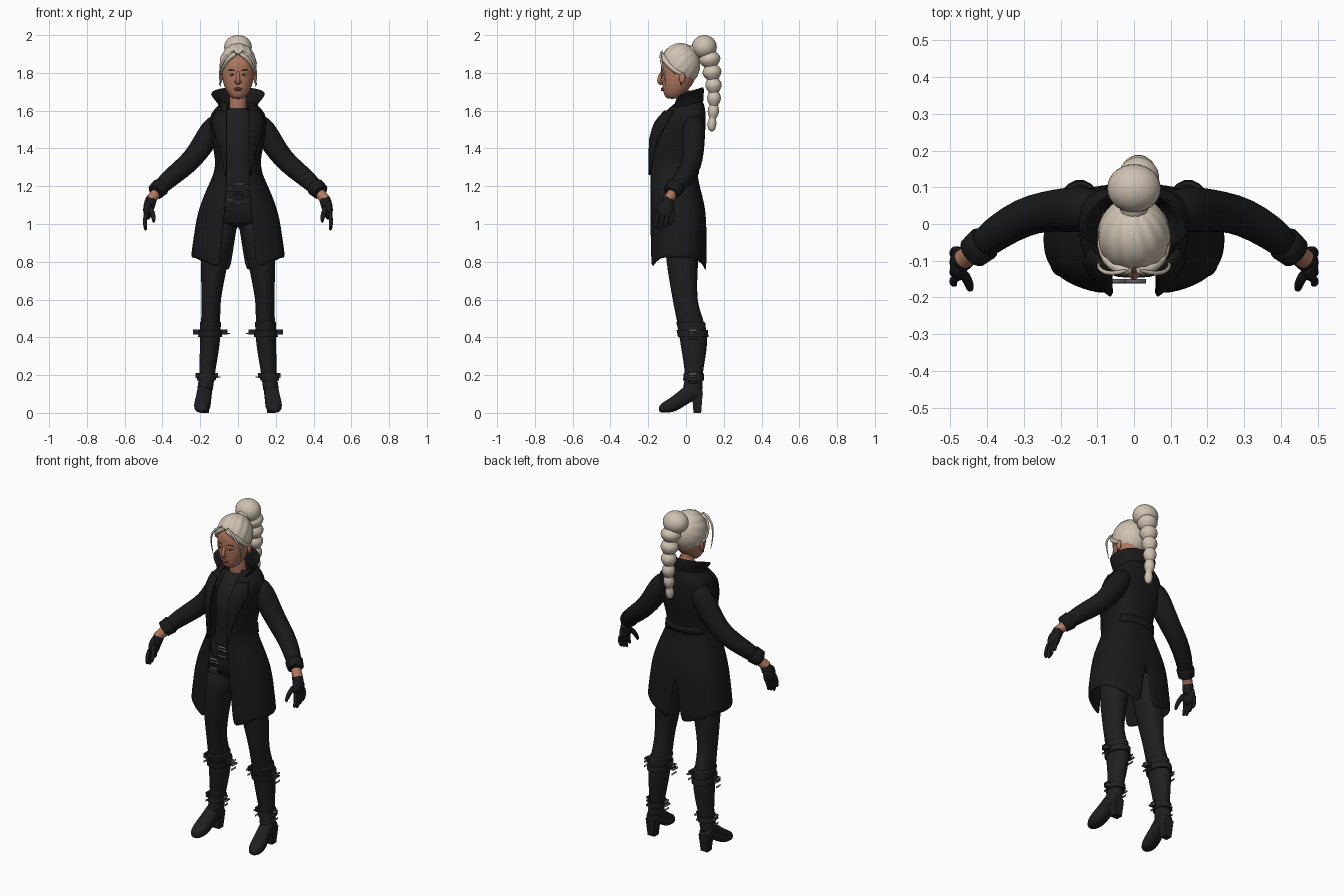
import bpy, bmesh, math
from mathutils import Vector

if "Cube" in bpy.data.objects:
    bpy.data.objects.remove(bpy.data.objects["Cube"], do_unlink=True)


def material(name, *rgb):
    m = bpy.data.materials.new(name)
    m.use_nodes = True
    m.diffuse_color = (*rgb, 1)
    m.node_tree.nodes["Principled BSDF"].inputs["Base Color"].default_value = (*rgb, 1)
    return m


COAT = material("coat black", .010, .010, .010)
CLOTH = material("cloth black", .013, .013, .013)
BOOT = material("boot black", .014, .014, .014)
GLOVE = material("glove black", .011, .011, .012)
METAL = material("dark metal", .11, .11, .11)
SKIN = material("skin", .44, .19, .115)
HAIR = material("pale hair", .62, .54, .44)
LIP = material("lips", .33, .10, .075)
WHITE = material("eye white", .55, .5, .47)
DARK = material("iris and brow", .06, .035, .025)


def finish(name, bm, mat, mirror=False, thick=0, sub=0, closed=True):
    if closed:
        bmesh.ops.recalc_face_normals(bm, faces=bm.faces[:])
    me = bpy.data.meshes.new(name)
    bm.to_mesh(me)
    bm.free()
    me.materials.append(mat)
    me.shade_smooth()
    me.set_sharp_from_angle(angle=math.radians(50))
    ob = bpy.data.objects.new(name, me)
    bpy.context.collection.objects.link(ob)
    if mirror:
        ob.modifiers.new("mirror", "MIRROR").merge_threshold = .001
    if thick:
        s = ob.modifiers.new("thickness", "SOLIDIFY")
        s.thickness, s.offset = thick, -1
    if sub:
        ob.modifiers.new("smooth", "SUBSURF").levels = sub
        ob.modifiers["smooth"].render_levels = sub
    return ob


def grid(name, rows, mat, closed=True, **kw):
    """Skin rows of points; closed rows become a capped tube."""
    bm = bmesh.new()
    vs = [[bm.verts.new(p) for p in row] for row in rows]
    n = len(rows[0])
    for a, b in zip(vs, vs[1:]):
        for i in range(n if closed else n - 1):
            j = (i + 1) % n
            bm.faces.new((a[i], a[j], b[j], b[i]))
    if closed:
        bm.faces.new(vs[0])
        bm.faces.new(vs[-1])
    return finish(name, bm, mat, closed=closed, **kw)


def tube(name, path, mat, n=12, **kw):
    """Round tube along (x, y, z, radius) stations."""
    pts = [Vector(p[:3]) for p in path]
    rows = []
    for i, p in enumerate(pts):
        d = (pts[min(i + 1, len(pts) - 1)] - pts[max(i - 1, 0)]).normalized()
        u = d.cross(Vector((.3, 1, .1))).normalized()
        v = d.cross(u)
        rows.append([p + path[i][3] * (u * math.cos(t) + v * math.sin(t))
                     for t in (math.tau * k / n for k in range(n))])
    return grid(name, rows, mat, **kw)


def ball(name, c, r, mat, seg=20, **kw):
    bm = bmesh.new()
    bmesh.ops.create_uvsphere(bm, u_segments=seg, v_segments=seg // 2 + 2, radius=1)
    for v in bm.verts:
        v.co = Vector([c[i] + v.co[i] * r[i] for i in range(3)])
    return finish(name, bm, mat, **kw)


def box(name, c, s, mat, taper=1, **kw):
    bm = bmesh.new()
    bmesh.ops.create_cube(bm, size=1)
    for v in bm.verts:
        k = taper if v.co.z < 0 else 1
        v.co = Vector((c[0] + v.co.x * s[0] * k, c[1] + v.co.y * s[1] * k, c[2] + v.co.z * s[2]))
    return finish(name, bm, mat, **kw)


def buckle(name, c, w, h, side=False, mirror=False):
    """Rectangular frame with a prong, facing front or sideways."""
    bm = bmesh.new()
    def quad(w, h):
        return bm.faces.new([bm.verts.new((c[0] + (0 if side else a * w), c[1] + (a * w if side else 0), c[2] + b * h))
                             for a, b in ((-.5, -.5), (.5, -.5), (.5, .5), (-.5, .5))])
    f = quad(w, h)
    bmesh.ops.inset_individual(bm, faces=[f], thickness=.009)
    bmesh.ops.delete(bm, geom=[f], context="FACES_ONLY")
    quad(w, .007)
    finish(name, bm, METAL, mirror=mirror, thick=.012, closed=False)


def at(table, z):
    """Interpolate a table of rows sorted by rising height."""
    z = min(max(z, table[0][0]), table[-1][0])
    for a, b in zip(table, table[1:]):
        if z <= b[0]:
            k = (z - a[0]) / (b[0] - a[0])
            return [p + (q - p) * k for p, q in zip(a, b)]


def power(v, p):
    return math.copysign(abs(v) ** p, v)


def ring(row, p=.9, n=28, grow=0, xc=0, lean=0):
    """Body section from (z, half width, front y, back y, middle y)."""
    z, hw, yf, yb, yc = row
    out = []
    for k in range(n):
        a = math.tau * k / n
        s, x = power(math.sin(a), p), power(math.cos(a), p) * (hw + grow)
        out.append((xc + x, yc + s * ((yb - yc if s > 0 else yc - yf) + grow), z + lean * x))
    return out


# Torso, neck and belts
torso = [(.98, .13, -.10, .06, -.02), (1.08, .15, -.135, .07, -.03), (1.2, .115, -.135, .045, -.03),
         (1.3, .092, -.13, .04, -.03), (1.45, .105, -.15, .07, -.02), (1.55, .095, -.105, .07, 0),
         (1.6, .062, -.07, .05, -.01), (1.615, .05, -.055, .04, -.01)]
grid("shirt", [ring(r) for r in torso], CLOTH, sub=1)
tube("neck", [(0, .01, 1.54, .05), (0, 0, 1.62, .046), (0, -.015, 1.72, .048)], SKIN, n=16, sub=1)
for name, z, lean, bx in (("waist_belt", 1.19, .05, .005), ("hip_belt", 1.115, .2, -.05)):
    grid(name, [ring(at(torso, z + d), grow=g, lean=lean) for d, g in
                ((-.018, .002), (-.018, .012), (.018, .012), (.018, .002))], BOOT)
    buckle(name + "_buckle", (bx, -.162, z + lean * bx), .055, .055)

# Long coat: height, half width, front y, back y, middle y, opening x, vent x
coat = [(.82, .25, -.185, .11, -.04, .097, .042), (.88, .243, -.188, .11, -.04, .09, .03),
        (.95, .232, -.19, .11, -.04, .083, .014), (1.02, .222, -.19, .108, -.04, .076, 0),
        (1.1, .202, -.19, .10, -.04, .066, 0), (1.2, .16, -.19, .072, -.04, .06, 0),
        (1.27, .125, -.19, .058, -.03, .06, 0), (1.34, .118, -.19, .07, -.02, .06, 0),
        (1.45, .142, -.188, .098, 0, .06, 0), (1.53, .155, -.165, .106, .015, .06, 0),
        (1.59, .145, -.12, .104, .02, .06, 0), (1.625, .105, -.08, .098, .02, .06, 0),
        (1.65, .085, -.05, .09, .02, .055, 0)]


def coat_point(z, t, out=0):
    _, hw, yf, yb, yc, xo, xv = at(coat, z)
    p = .8
    a0, a1 = math.acos((xo / hw) ** (1 / p)), math.acos((xv / hw) ** (1 / p))
    a = -a0 + t * (a0 + a1)
    x, s = hw * max(math.cos(a), 0) ** p, power(math.sin(a), p)
    y = yc + (s * (yb - yc) if s > 0 else s * (yc - yf) / math.sin(a0) ** p)
    dip = .055 * max(0, 1 - t / .25) + .075 * max(0, (t - .6) / .4) ** 1.3
    z -= dip * min(max((1.02 - z) / .2, 0), 1)
    if x < .0005:
        x = 0
    return (x + out * math.cos(a) * (x > 0), y + out * math.sin(a), z)


cols = [k / 18 for k in range(19)]
grid("coat_body", [[coat_point(r[0], t) for t in cols] for r in coat], COAT,
     closed=False, mirror=True, thick=.012, sub=1)
grid("back_half_belt", [[coat_point(z, .6 + .4 * t, .009) for t in cols] for z in (1.265, 1.285, 1.305)],
     COAT, closed=False, mirror=True, thick=.014)
lapel = []
for k in range(12):
    z = 1.26 + .34 * k / 11
    wide = .02 + .28 * (k / 11) ** 1.1 if k < 10 else .22
    lapel.append([coat_point(z, wide * c / 5, .009) for c in range(6)])
grid("lapel", lapel, COAT, closed=False, mirror=True, thick=.012)

# Standing collar
low = [(.066, -.085, 1.575), (.105, -.01, 1.60), (.08, .07, 1.61), (0, .098, 1.61)]
high = [(.158, -.045, 1.685), (.14, .03, 1.705), (.085, .085, 1.722), (0, .102, 1.728)]
mid = [tuple(p + (q - p) * k for p, q, k in zip(a, b, (.38, .5, .5))) for a, b in zip(low, high)]
grid("collar", [low, mid, high], COAT, closed=False, mirror=True, thick=.012, sub=2)

# Sleeves, wrists and gloves
tube("sleeve", [(.09, .04, 1.56, .05), (.14, .04, 1.5, .064), (.185, .038, 1.42, .062), (.24, .035, 1.345, .056),
                (.3, .02, 1.29, .054), (.37, -.02, 1.235, .049), (.435, -.075, 1.17, .041)],
     COAT, n=16, mirror=True, sub=1)
tube("cuff", [(.405, -.05, 1.2, .045), (.41, -.054, 1.195, .049), (.438, -.077, 1.17, .045), (.441, -.08, 1.167, .036)],
     COAT, n=16, mirror=True)
tube("wrist", [(.42, -.06, 1.18, .028), (.465, -.096, 1.125, .028)], SKIN, mirror=True)
tube("glove_cuff", [(.452, -.088, 1.148, .033), (.468, -.098, 1.11, .031), (.475, -.105, 1.07, .034)],
     GLOVE, mirror=True, sub=1)
ball("palm", (.478, -.108, 1.075), (.024, .047, .052), GLOVE, mirror=True)
for i in range(4):
    y = -.145 + .026 * i
    tip = .965 + .012 * abs(i - 1)
    tube("finger_%d" % (i + 1), [(.483, y, 1.07, .013), (.494, y - .01, 1.02, .0125),
                                 (.491, y - .018, tip + .015, .011), (.487, y - .019, tip, .006)],
         GLOVE, n=8, mirror=True, sub=1)
tube("thumb", [(.47, -.125, 1.095, .016), (.452, -.155, 1.06, .015), (.446, -.175, 1.025, .012),
               (.446, -.18, 1.005, .006)], GLOVE, n=8, mirror=True, sub=1)

# Legs: height, half width, front y, back y, middle y, centre x
leg = [(.1, .04, -.02, .085, .03, .178), (.14, .038, -.01, .085, .04, .172), (.2, .037, 0, .083, .04, .164),
       (.28, .043, -.012, .098, .04, .156), (.36, .05, -.025, .11, .04, .15), (.42, .051, -.035, .108, .035, .147),
       (.49, .052, -.05, .095, .02, .145), (.54, .05, -.06, .075, .01, .143), (.6, .051, -.072, .06, 0, .142),
       (.7, .062, -.09, .06, -.01, .134), (.8, .074, -.105, .065, -.02, .125), (.9, .085, -.115, .075, -.02, .112),
       (1.03, .095, -.115, .075, -.02, .096)]


def leg_ring(z, grow=0):
    r = at(leg, z)
    return ring(r[:5], 1, 18, grow, r[5])


grid("trouser_leg", [leg_ring(r[0]) for r in leg[5:]], CLOTH, mirror=True, sub=1)
grid("boot_shaft", [leg_ring(r[0], .004) for r in leg[:6]] + [leg_ring(.465, .004), leg_ring(.475, .007),
     leg_ring(.485, .005)], BOOT, mirror=True, sub=1)
for name, z, tab in (("upper", .42, .228), ("lower", .19, .214)):
    grid(name + "_boot_strap", [leg_ring(z + d, g) for d, g in ((-.018, .002), (-.018, .012), (.018, .012), (.018, .002))],
         BOOT, mirror=True)
    xc = at(leg, z)[5]
    for side, sign in (("outer", 1), ("inner", -1)):
        x = xc + sign * (tab - xc)
        box(name + "_strap_tab_" + side, (x - sign * .01, .03, z + .008), (.04, .032, .026), BOOT, mirror=True)
        buckle(name + "_strap_buckle_" + side, (x + sign * .011, .035, z), .045, .046, True, True)

# Boot feet: y, centre x, half width, sole z, top z
foot = [(.09, .176, .026, .085, .115), (.07, .176, .038, .075, .15), (.03, .177, .04, .06, .165),
        (-.01, .18, .04, .035, .14), (-.05, .186, .043, .008, .105), (-.09, .19, .045, 0, .075),
        (-.125, .192, .036, 0, .055), (-.145, .192, .016, .005, .035)]
grid("boot_foot", [[(x + w * power(math.cos(a), .75), y, (lo + hi) / 2 + (hi - lo) / 2 * power(math.sin(a), .8))
                    for a in (math.tau * k / 16 for k in range(16))] for y, x, w, lo, hi in foot],
     BOOT, mirror=True, sub=1)
box("boot_heel", (.176, .06, .05), (.062, .056, .1), BOOT, taper=.72, mirror=True)

# Head and face
head = [(1.662, .024, -.098, -.05, -.07), (1.675, .042, -.112, -.03, -.06), (1.70, .06, -.121, 0, -.05),
        (1.73, .074, -.126, .03, -.04), (1.77, .084, -.131, .05, -.035), (1.81, .088, -.132, .055, -.03),
        (1.85, .089, -.134, .055, -.03), (1.89, .08, -.122, .05, -.03), (1.925, .05, -.08, .02, -.03)]
grid("head", [ring(r) for r in head], SKIN, sub=1)


def face(x, z, out=0):
    _, hw, yf, _, yc = at(head, z)
    return (x, yc - (yc - yf) * math.sin(math.acos((x / hw) ** (1 / .9))) ** .9 - out, z)


ball("eye", face(.035, 1.79), (.015, .005, .006), WHITE, 12, mirror=True)
ball("iris", face(.035, 1.79, .003), (.006, .004, .006), DARK, 10, mirror=True)
tube("eyelid", [(*face(x, z, .002), .003) for x, z in ((.019, 1.79), (.035, 1.798), (.052, 1.791))],
     DARK, n=6, mirror=True, sub=1)
tube("eyebrow", [(*face(x, z, .001), r) for x, z, r in ((.016, 1.811, .003), (.035, 1.819, .004), (.056, 1.813, .002))],
     DARK, n=6, mirror=True, sub=1)
tube("nose", [(0, -.125, 1.81, .008), (0, -.136, 1.785, .010), (0, -.146, 1.757, .012), (0, -.138, 1.745, .010),
              (0, -.125, 1.742, .008)], SKIN, sub=1)
ball("nostril_wing", (.011, -.133, 1.752), (.009, .010, .007), SKIN, 12, mirror=True)
ball("upper_lip", (0, -.124, 1.717), (.024, .009, .005), LIP, 14)
ball("lower_lip", (0, -.124, 1.709), (.020, .009, .006), LIP, 14)
ball("ear", (.091, -.02, 1.775), (.009, .017, .03), SKIN, 14, mirror=True)
ball("earring", (.096, -.025, 1.742), (.005, .005, .008), METAL, 8, mirror=True)

# Swept back hair: a ridged cap with the face side removed
bm = bmesh.new()
bmesh.ops.create_uvsphere(bm, u_segments=72, v_segments=40, radius=1)
for v in bm.verts:
    swirl = math.atan2(v.co.x, v.co.z * .8 - v.co.y * .6 + .15)
    v.co *= 1 + .018 * math.sin(swirl * 15 + 3 * v.co.y) * (1 - max(v.co.y, 0))
    v.co = Vector((v.co.x * .098, v.co.y * .105 - .03, v.co.z * .115 + 1.842))
bare = [f for f in bm.faces if f.calc_center_median().z < 1.875 - 1.45 * (f.calc_center_median().y + .11)
        + .25 * (.04 - abs(f.calc_center_median().x))]
bmesh.ops.delete(bm, geom=bare, context="FACES")
finish("hair_cap", bm, HAIR, thick=.01, closed=False)
tube("hairline_lock", [(.004, -.128, 1.905, .012), (.04, -.127, 1.888, .015), (.075, -.1, 1.85, .015),
                       (.09, -.06, 1.81, .013), (.09, -.015, 1.79, .008)], HAIR, mirror=True, sub=1)
tube("loose_wisp", [(.015, -.125, 1.92, .006), (.06, -.138, 1.895, .007), (.092, -.128, 1.84, .006),
                    (.1, -.11, 1.78, .004), (.09, -.105, 1.72, .0015)], HAIR, n=8, mirror=True, sub=1)

# Top knot and beaded ponytail
ball("hair_knot", (0, .097, 1.937), (.073, .066, .063), HAIR, 28)
tube("hair_tie", [(0, .02, 1.905, .045), (0, .05, 1.915, .036), (0, .09, 1.93, .04)], HAIR, n=16, sub=1)
tail = []
for k in range(49):
    t = k / 48
    z = 1.905 - .415 * t
    bulge = .66 + .34 * abs(math.sin(math.pi * 6 * t))
    tail.append((.012, .12 + .028 * math.sin(math.pi * min(t * 1.1, 1) * .8), z, (.06 - .04 * t) * bulge * (1 if k < 48 else .3)))
tube("ponytail", tail, HAIR, n=18)
